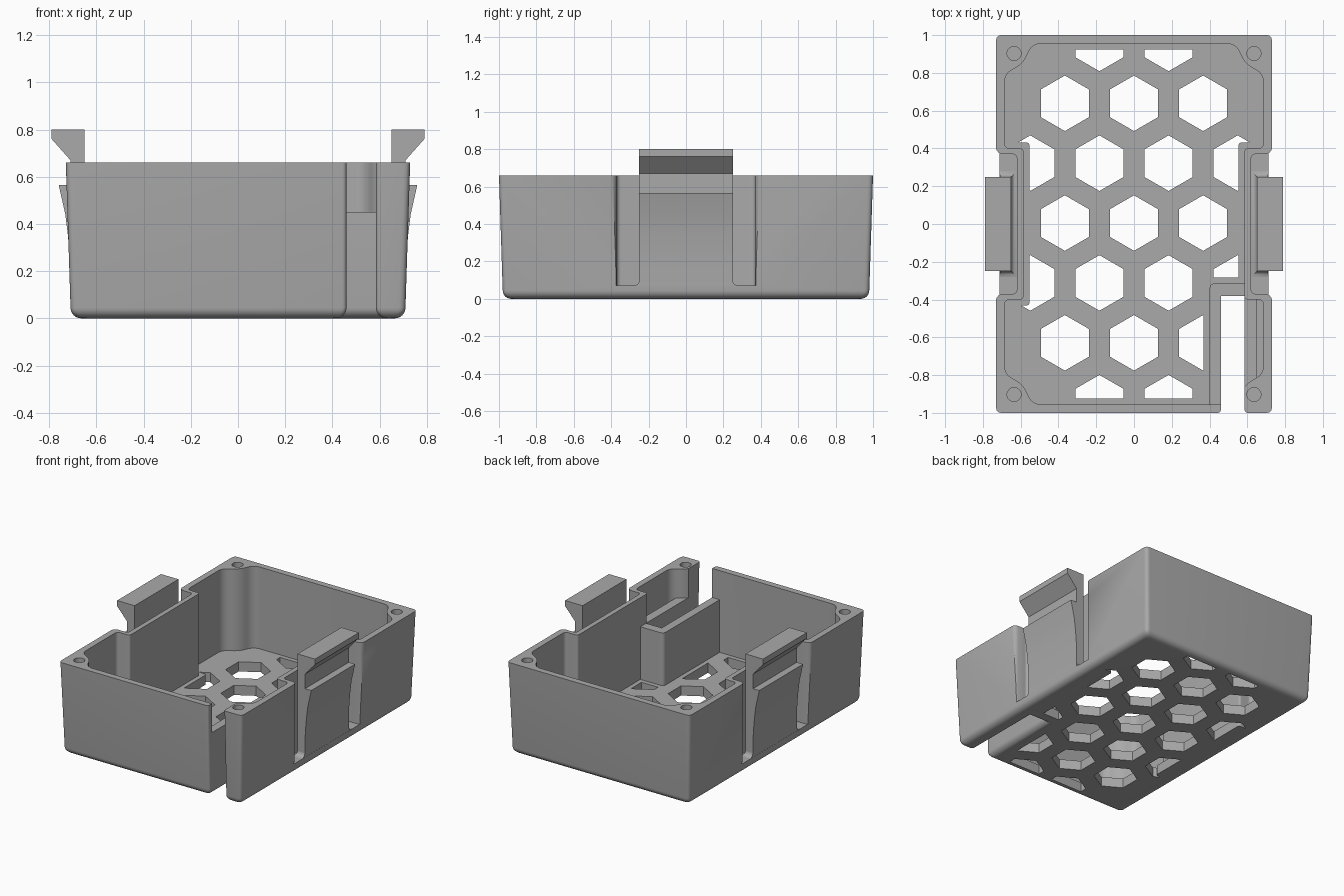
import bpy, bmesh
from math import sin, cos, pi, radians
from mathutils import Vector

if "Cube" in bpy.data.objects:
    bpy.data.objects.remove(bpy.data.objects["Cube"])

grey = bpy.data.materials.new("plain grey")
grey.use_nodes = True
grey.diffuse_color = (0.4, 0.4, 0.4, 1)
grey.node_tree.nodes["Principled BSDF"].inputs["Base Color"].default_value = (0.4, 0.4, 0.4, 1)


def rounded(corners, steps=6):
    """Polygon of (x, y, rounding) corners with its corners softened."""
    out = []
    for i, (x, y, r) in enumerate(corners):
        p = Vector((x, y))
        if r == 0:
            out.append(p)
            continue
        before, after = Vector(corners[i - 1][:2]), Vector(corners[(i + 1) % len(corners)][:2])
        a = p + (before - p).normalized() * r
        b = p + (after - p).normalized() * r
        for k in range(steps + 1):
            t = k / steps
            out.append(a * (1 - t) ** 2 + p * 2 * t * (1 - t) + b * t * t)
    return out


def add_loft(bm, layers):
    """Closed solid through (z, outline) layers."""
    rings = [[bm.verts.new((p[0], p[1], z)) for p in outline] for z, outline in layers]
    for low, high in zip(rings, rings[1:]):
        for i in range(len(low)):
            bm.faces.new((low[i - 1], low[i], high[i], high[i - 1]))
    bm.faces.new(rings[0][::-1])
    bm.faces.new(rings[-1])


def make(name, solids, place=lambda v: v):
    bm = bmesh.new()
    for layers in solids:
        add_loft(bm, layers)
    for v in bm.verts:
        v.co = place(v.co.copy())
    bmesh.ops.recalc_face_normals(bm, faces=bm.faces)
    mesh = bpy.data.meshes.new(name)
    bm.to_mesh(mesh)
    bm.free()
    mesh.materials.append(grey)
    obj = bpy.data.objects.new(name, mesh)
    bpy.context.collection.objects.link(obj)
    return obj


def prism(outline, z0, z1):
    return [(z0, outline), (z1, outline)]


def select(obj):
    bpy.ops.object.select_all(action='DESELECT')
    obj.select_set(True)
    bpy.context.view_layer.objects.active = obj


def combine(target, tool, operation='DIFFERENCE'):
    mod = target.modifiers.new("cut", 'BOOLEAN')
    mod.operation, mod.solver, mod.object = operation, 'EXACT', tool
    select(target)
    bpy.ops.object.modifier_apply(modifier=mod.name)
    bpy.data.objects.remove(tool)


# Outer shell outline, with the cable slot in the front
def shell(draft, f):
    x, y = 0.73 - draft - f, 1 - draft - f
    return rounded([(x, y, .03), (-x, y, .03), (-x, -y, .03), (0.46 - f, -y, .02),
                    (0.46 - f, -0.38 + f, 0), (0.585 + f, -0.38 + f, 0),
                    (0.585 + f, -y, .02), (x, -y, .03)])


FILLET, DRAFT = 0.045, 0.02
layers = []
for k in range(7):
    a = k / 6 * pi / 2
    layers.append((FILLET * (1 - cos(a)), shell(DRAFT, FILLET * (1 - sin(a)))))
layers.append((0.66, shell(0, 0)))
box = make("box_body", [layers])


# Inner cavity with screw bosses in the corners and narrowed at the clips
def cavity(o, z0, z1):
    quarter = [(0.585 - o, 0.40 + o, .02), (0.685 - o, 0.40 + o, .03),
               (0.685 - o, 0.795 - o / 2, .045), (0.585 - o, 0.85 - o, .05),
               (0.54 - o / 2, 0.955 - o, .05)]
    back = quarter + [(-x, y, r) for x, y, r in quarter[::-1]]
    outline = back + [(x, -y, r) for x, y, r in back[::-1]]
    space = make("cavity_cutter", [prism(rounded(outline), z0, z1)])
    # walls of the cable channel stay standing
    x0, x1, y1 = 0.40 - o, 0.65 + o, -0.315 + o
    channel = make("channel_block", [prism(rounded(
        [(x0, -1.2, 0), (x1, -1.2, 0), (x1, y1, 0), (x0, y1, .03)]), -0.3, 0.45)])
    combine(space, channel)
    return space


combine(box, cavity(0, 0.07, 1))

# Honeycomb openings in the floor, trimmed to stay clear of the walls
hexes = []
for row in range(-3, 4):
    odd = row % 2
    centres = [-0.183, 0.183] if abs(row) == 3 else \
        [-0.549, -0.183, 0.183, 0.549] if odd else [-0.366, 0, 0.366]
    for cx in centres:
        ring = [(cx + 0.147 * sin(k * pi / 3), row * 0.317 + 0.005 + 0.147 * cos(k * pi / 3))
                for k in range(6)]
        hexes.append(prism(ring, -0.1, 0.2))
# the middle rows of three sit on even rows
honeycomb = make("honeycomb_cutter", hexes)
combine(honeycomb, cavity(0.032, -0.05, 0.15), 'INTERSECT')
combine(box, honeycomb)

# Screw holes
holes = []
for sx in (-1, 1):
    for sy in (-1, 1):
        ring = [(sx * 0.635 + 0.037 * cos(k * pi / 12), sy * 0.903 + 0.037 * sin(k * pi / 12))
                for k in range(24)]
        holes.append(prism(ring, 0.25, 0.8))
combine(box, make("screw_hole_cutter", holes))

# Side recesses and the spring clips standing in them
recess = [(0.62, 0.37, .025), (0.70, 0.37, 0), (0.715, 0.376, 0), (0.726, 0.388, 0),
          (0.732, 0.405, 0), (0.9, 0.405, 0)]
recess += [(x, -y, r) for x, y, r in recess[::-1]]
clip = [(0.65, 0.055), (0.65, 0.80), (0.79, 0.80), (0.79, 0.76), (0.71, 0.67), (0.71, 0.565),
        (0.76, 0.565), (0.732, 0.44), (0.722, 0.36), (0.715, 0.28), (0.71, 0.2), (0.71, 0.055)]


def foot(t):
    x, y = 0.65 - t, 0.25 + t
    return [(x, -y), (0.709, -y), (0.709, y), (x, y)]


clips = []
for side, s in (("left", 1), ("right", -1)):
    flip = lambda v, s=s: Vector((s * v.x, v.y, v.z))
    combine(box, make("recess_cutter", [prism(rounded(recess), 0.07, 1)], flip))
    # profile is drawn in x and z, then stood up along y
    clips.append(make(side + "_clip", [prism(clip, -0.25, 0.25)],
                      lambda v, s=s: Vector((s * v.x, v.z, v.y))))
    base = [(0.06, foot(0.03))]
    base += [(0.07 + 0.03 * (1 - cos(k * pi / 8)), foot(0.03 * (1 - sin(k * pi / 8))))
             for k in range(5)]
    clips.append(make(side + "_clip_foot", [base], flip))

for obj in [box] + clips:
    select(obj)
    bpy.ops.object.shade_smooth_by_angle(angle=radians(30))
